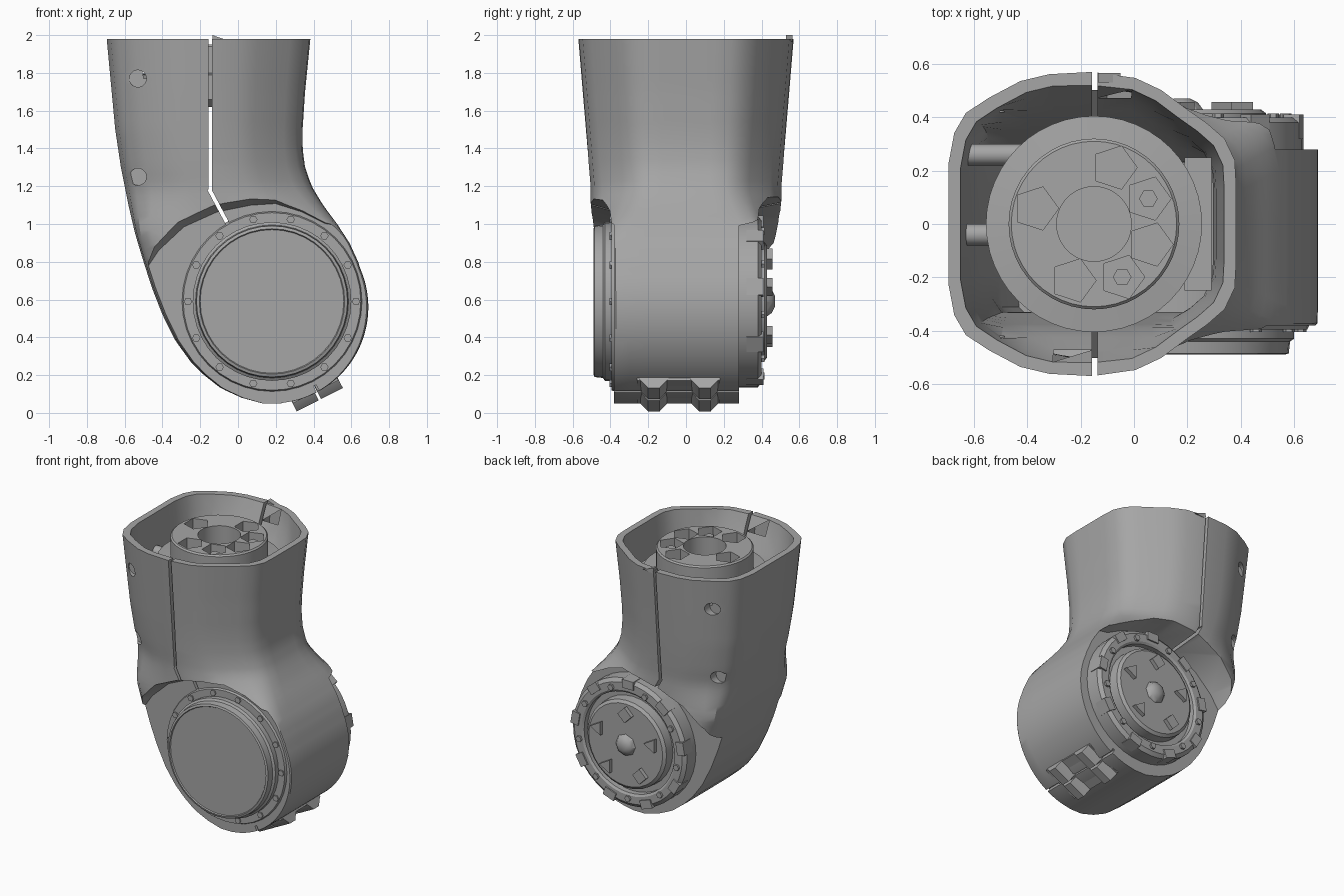
import bpy, bmesh, math
from mathutils import Vector

cube = bpy.data.objects.get("Cube")
if cube:
    bpy.data.objects.remove(cube, do_unlink=True)

grey = bpy.data.materials.new("grey_metal")
grey.use_nodes = True
GREY = (0.38, 0.38, 0.38, 1)
grey.diffuse_color = GREY
grey.node_tree.nodes["Principled BSDF"].inputs["Base Color"].default_value = GREY
CX, CZ = 0.18, 0.58          # centre of the pivot joint
HUB = (-0.15, 0, 0)          # axis of the upper hub


def add(name, bm):
    bmesh.ops.remove_doubles(bm, verts=bm.verts, dist=0.0001)
    bmesh.ops.recalc_face_normals(bm, faces=bm.faces)
    me = bpy.data.meshes.new(name)
    bm.to_mesh(me)
    bm.free()
    me.materials.append(grey)
    ob = bpy.data.objects.new(name, me)
    bpy.context.collection.objects.link(ob)
    return ob


def loft(name, rings, cap=True, closed=False):
    bm = bmesh.new()
    rows = [[bm.verts.new(p) for p in r] for r in rings]
    n = len(rows[0])
    for a, b in zip(rows, rows[1:] + (rows[:1] if closed else [])):
        for i in range(n):
            bm.faces.new((a[i], a[(i + 1) % n], b[(i + 1) % n], b[i]))
    if cap and not closed:
        bm.faces.new(rows[0])
        bm.faces.new(rows[-1])
    return add(name, bm)


def lathe(name, profile, loc, axis="z", seg=48):
    """Turn (radius, height) points; a profile off the axis becomes a ring."""
    rings = []
    for r, h in profile:
        ring = []
        for i in range(seg):
            a = math.tau * i / seg
            c, s = r * math.cos(a), r * math.sin(a)
            p = {"x": (h, c, s), "y": (c, h, s), "z": (c, s, h)}[axis]
            ring.append(Vector(p) + Vector(loc))
        rings.append(ring)
    return loft(name, rings, False, min(r for r, h in profile) > 0)


def rod(name, r, h0, h1, loc, axis, seg=16):
    return lathe(name, [(0, h0), (r, h0), (r, h1), (0, h1)], loc, axis, seg)


def box(name, centre, size, tilt=0):
    bm = bmesh.new()
    bmesh.ops.create_cube(bm, size=1)
    for v in bm.verts:
        v.co = Vector([v.co[i] * size[i] for i in range(3)])
    ob = add(name, bm)
    ob.location = centre
    ob.rotation_euler.y = tilt
    return ob


def cut(target, cutters):
    bpy.context.view_layer.objects.active = target
    for c in cutters:
        mod = target.modifiers.new("cut", "BOOLEAN")
        mod.operation, mod.solver, mod.object = "DIFFERENCE", "EXACT", c
        bpy.ops.object.modifier_apply(modifier=mod.name)
        bpy.data.objects.remove(c, do_unlink=True)


def lerp(table, z):
    for (a, va), (b, vb) in zip(table, table[1:]):
        if z <= b:
            return va + (vb - va) * max(0, (z - a) / (b - a))
    return table[-1][1]


# Shell outline: left and right edge by height, and half depth
LEFT = [(0.05, 0.13), (0.08, 0.02), (0.13, -0.09), (0.2, -0.18), (0.27, -0.25), (0.38, -0.33),
        (0.52, -0.4), (0.66, -0.455), (0.8, -0.5), (0.95, -0.545), (1.1, -0.58), (1.3, -0.62),
        (1.5, -0.65), (1.98, -0.695)]
RIGHT = [(0.78, 0.645), (0.9, 0.59), (1.0, 0.525), (1.1, 0.45), (1.2, 0.39), (1.3, 0.355),
         (1.4, 0.342), (1.5, 0.342), (1.7, 0.355), (1.98, 0.383)]
DEPTH = [(0.05, 0.5), (1.2, 0.505), (1.98, 0.57)]
# Half cross-section, rounded at the top and boxy at the joint
ROUND = [(1, 0), (1, 0.25), (0.99, 0.42), (0.92, 0.56), (0.8, 0.66), (0.65, 0.76), (0.48, 0.88), (0.3, 0.96),
         (0, 1), (-0.3, 0.985), (-0.5, 0.94), (-0.72, 0.83), (-0.88, 0.73), (-0.96, 0.6), (-1, 0.4), (-1, 0)]
BOXY = [(1, 0), (1, 0.4), (1, 0.6), (0.995, 0.74), (0.95, 0.8), (0.85, 0.84), (0.65, 0.9), (0.4, 0.97),
        (0, 1), (-0.3, 1), (-0.6, 0.98), (-0.85, 0.92), (-0.95, 0.82), (-0.985, 0.68), (-1, 0.4), (-1, 0)]


def section(z, inset=0):
    x0 = lerp(LEFT, z) + inset
    x1 = lerp(RIGHT, z) if z > 0.78 else CX + math.sqrt(max(0.002, 0.2601 - (z - 0.56) ** 2))
    x1 -= inset
    d = lerp(DEPTH, z) - inset
    t = min(1, max(0, (z - 0.92) / 0.3))
    t = t * t * (3 - 2 * t)
    half = [(b[0] + (a[0] - b[0]) * t, b[1] + (a[1] - b[1]) * t) for a, b in zip(ROUND, BOXY)]
    full = half + [(u, -v) for u, v in half[-2:0:-1]]
    return [((x0 + x1) / 2 + u * (x1 - x0) / 2, v * d, z) for u, v in full]


shell = loft("shell", [section(0.05 + 1.93 * (i / 64) ** 1.5) for i in range(65)])

# Recess on each side of the joint, with a sloping lip
LIP = [(-1.2, 0.45), (-0.62, 0.72), (-0.5, 0.9), (-0.35, 1.04), (-0.15, 1.13), (0.05, 1.17),
       (0.2, 1.18), (0.36, 1.13), (0.5, 1.06), (1.5, 0.9), (1.5, -1), (-1.2, -1)]


def recess(y_in, y_out):
    inner = [(CX + (x - CX) * 0.88, y_in, CZ + (z - CZ) * 0.88) for x, z in LIP]
    return loft("recess", [inner, [(x, y_out, z) for x, z in LIP]])


def hollow(z):
    front = lerp([(1.15, 0.33), (1.7, 0.39), (1.98, 0.52)], z)
    back = lerp([(1.15, 0.23), (1.7, 0.39), (1.98, 0.52)], z)
    return [(x, max(-front, min(back, y)), h) for x, y, h in section(z, 0.045)]


mouth = [(x, y, 2.1) for x, y, h in hollow(1.98)]
cavity = loft("cavity", [hollow(0.75 + 0.1025 * i) for i in range(13)] + [mouth])
slit = box("slit", (-0.147, 0, 1.6), (0.02, 1.4, 0.85))
slit_end = box("slit_end", (-0.097, 0, 1.08), (0.02, 1.4, 0.24), math.radians(-28))
holes = [rod("hole", 0.045, s * d, s, (-0.53, 0, z), "y", 20)
         for z, d in ((1.25, 0.35), (1.77, 0.42)) for s in (-1, 1)]
seam = box("seam", (0.43, 0, 0.1), (0.016, 1.2, 0.1), math.radians(-27))
cut(shell, [recess(-0.38, -0.62), recess(0.28, 0.62), cavity, slit, slit_end, seam] + holes)

# Small burr standing on the rim beside the slit
loft("rim_tip", [[(x, 0.56 + dy, z) for x, z in ((-0.135, 1.96), (-0.135, 2.0), (-0.05, 1.97))]
                 for dy in (-0.03, 0.005)])

# Upper hub with pockets, bolts and a bore
hub = lathe("upper_hub", [(0.14, 1.62), (0.14, 1.95), (0.31, 1.95), (0.32, 1.94), (0.32, 1.8),
                          (0.405, 1.79), (0.405, 1.66), (0.36, 1.62)], HUB)


def around(r, deg, centre=HUB):
    a = math.radians(deg)
    return (centre[0] + r * math.cos(a), centre[1] + r * math.sin(a), 0)


cut(hub, [rod("pocket", 0.085, 1.84, 2.1, around(0.225, d), "z", 5) for d in (25, 70, 165, 250, 298, 340)])
for d in (25, 298):
    rod("hub_bolt", 0.035, 1.8, 1.92, around(0.225, d), "z", 6)
rod("hub_core", 0.15, 1.62, 1.7, HUB, "z", 32)
for y in (-0.04, 0.26):
    rod("mounting_post", 0.04, -0.64, -0.42, (0, y, 1.72), "x")
box("inner_bracket", (0.24, 0, 1.5), (0.1, 0.5, 0.5))

# Front joint cover: flush ring and raised disc, on a drum inside the shell
JOINT = (CX, 0, CZ + 0.01)
rod("joint_drum", 0.4, -0.36, 0.26, JOINT, "y", 40)
lathe("front_ring", [(0.4, -0.36), (0.4, -0.395), (0.47, -0.395), (0.485, -0.36)], JOINT, "y", 40)
lathe("front_disc", [(0, -0.36), (0.42, -0.36), (0.42, -0.43), (0.405, -0.44), (0.4, -0.485),
                     (0.385, -0.49), (0.38, -0.482), (0, -0.482)], JOINT, "y", 40)


def on_joint(r, deg):
    a = math.radians(deg)
    return (JOINT[0] + r * math.cos(a), 0, JOINT[2] + r * math.sin(a))


for i in range(14):
    rod("front_bolt", 0.022, -0.405, -0.38, on_joint(0.445, i * 360 / 14), "y", 6)

# Back joint cover: lugged ring, channel and central cap
lathe("back_ring", [(0.36, 0.26), (0.36, 0.39), (0.375, 0.4), (0.43, 0.4), (0.455, 0.38),
                    (0.455, 0.26)], JOINT, "y", 40)
lathe("back_cap", [(0, 0.26), (0.365, 0.26), (0.365, 0.35), (0.32, 0.35), (0.315, 0.415),
                   (0.295, 0.43), (0, 0.43)], JOINT, "y", 32)
for i in range(9):
    d = i * 40 + 10
    box("back_lug", Vector(on_joint(0.425, d)) + Vector((0, 0.365, 0)), (0.06, 0.09, 0.09), math.radians(-d))
    rod("back_bolt", 0.022, 0.39, 0.415, on_joint(0.395, d + 20), "y", 6)
for i in range(5):
    rod("cap_stud", 0.055, 0.42, 0.458, on_joint(0.225, i * 72 + 20), "y", 3 + i % 2)
lathe("cap_centre", [(0, 0.42), (0.085, 0.42), (0.06, 0.455), (0.03, 0.47), (0, 0.47)], JOINT, "y", 8)

# Clamp lugs under the joint, in two rows either side of the seam
TILT = math.radians(27)
along = Vector((math.cos(TILT), 0, math.sin(TILT)))
down = Vector((math.sin(TILT), 0, -math.cos(TILT)))
for side in (-1, 1):
    mid = Vector((0.405, 0, 0.125)) + along * 0.072 * side
    box("clamp_strip", mid + Vector((0, -0.04, 0)) - down * 0.03, (0.125, 0.44, 0.09), -TILT)
    for y in (-0.17, 0.1):
        lug = [[mid + along * s * 0.065 + Vector((0, y + dy, 0)) + down * h
                for dy, h in ((-0.09, -0.05), (-0.075, 0.01), (-0.03, 0.062),
                              (0.03, 0.062), (0.075, 0.01), (0.09, -0.05))]
               for s in (-1, 1)]
        loft("clamp_lug", lug)

# Smooth shading with sharp edges kept
bpy.ops.object.select_all(action="DESELECT")
for ob in bpy.context.scene.objects:
    if ob.type == "MESH" and grey.name in ob.data.materials:
        ob.select_set(True)
        bpy.context.view_layer.objects.active = ob
bpy.ops.object.shade_smooth_by_angle(angle=math.radians(32))
